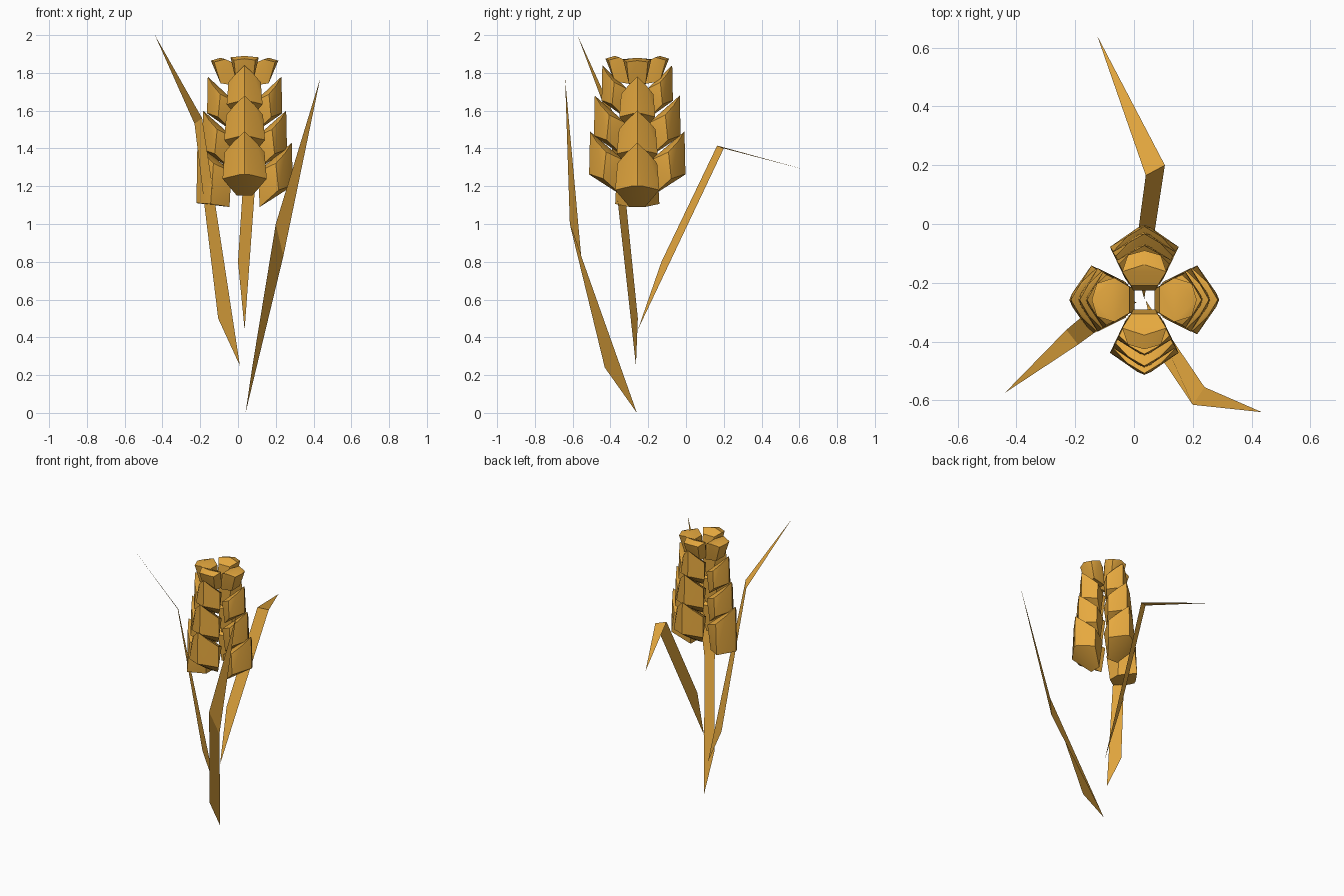
import bpy, bmesh
from math import cos, sin, pi

if "Cube" in bpy.data.objects:
    bpy.data.objects.remove(bpy.data.objects["Cube"])

gold = bpy.data.materials.new("ripe_gold")
gold.diffuse_color = (0.8, 0.4, 0.05, 1)
gold.use_nodes = True
gold.node_tree.nodes["Principled BSDF"].inputs["Base Color"].default_value = gold.diffuse_color
CX, CY = 0.035, -0.258          # axis of the ear


def finish(bm, name, smooth=None):
    me = bpy.data.meshes.new(name)
    bm.to_mesh(me)
    bm.free()
    me.materials.append(gold)
    ob = bpy.data.objects.new(name, me)
    bpy.context.collection.objects.link(ob)
    if smooth:
        bpy.ops.object.select_all(action='DESELECT')
        ob.select_set(True)
        bpy.context.view_layer.objects.active = ob
        bpy.ops.object.shade_smooth_by_angle(angle=smooth)
    return ob


def kernel(name, ang, base, tip, r, width, flat=False, cup=False):
    """Pointed grain: r is its outward reach, ang its compass direction."""
    h = tip - base
    low = 0.06 if flat else 0.33
    # points as (outward, sideways, up) fractions of reach, width, height
    pts = [(0.32, 0.35, 0), (0.98, 0.2, low), (0.72, 1, low * 0.8),
           (0.66, 0.9, 0.68), (0.86, 0.5, 0.84), (0.28, 0.55, 0.55),
           (1, 0, 1), (1.02, 0, low)]
    if cup:     # blunt, flaring grain at the head of the ear
        pts = [(0.2, 0.5, 0), (0.75, 0.6, 0.1), (0.95, 0.75, 0.85),
               (0.6, 1, 0.95), (0.3, 0.6, 0.8), (1.05, 0, 0.9), (0.75, 0, 1)]
    bm = bmesh.new()
    for o, s, u in pts:
        for side in ((1, -1) if s else (1,)):
            a, b = o * r, s * width * side
            bm.verts.new((CX + a * cos(ang) - b * sin(ang),
                          CY + a * sin(ang) + b * cos(ang), base + u * h))
    res = bmesh.ops.convex_hull(bm, input=bm.verts)
    bmesh.ops.delete(bm, geom=[v for v in bm.verts if not v.link_faces], context='VERTS')
    bmesh.ops.recalc_face_normals(bm, faces=bm.faces)
    finish(bm, name, 0.6)


# Four columns of grains: (base z, tip z, reach) for each tier
face_tiers = [(1.15, 1.49, 0.25), (1.36, 1.68, 0.225), (1.56, 1.84, 0.185), (1.74, 1.89, 0.16)]
side_tiers = [(1.09, 1.43, 0.25), (1.29, 1.6, 0.22), (1.49, 1.78, 0.195), (1.73, 1.88, 0.17)]
widths = [0.117, 0.108, 0.095, 0.075]
columns = {"front": (-pi / 2, face_tiers), "back": (pi / 2, face_tiers),
           "right": (0, side_tiers), "left": (pi, side_tiers)}
for col, (ang, tiers) in columns.items():
    for i, (b, t, r) in enumerate(tiers):
        kernel(f"{col}_grain_{i + 1}", ang, b, t, r, widths[i],
               flat=(col == "left" and i == 0), cup=(i == 3))

# Thin folded leaves: slanted foot edge, bend edge, pointed tip
leaves = {
    "right_leaf": [(0.04, -0.26, 0), (0.075, -0.43, 0.24), (0.20, -0.615, 1.0),
                   (0.24, -0.555, 0.83), (0.435, -0.64, 1.77)],
    "left_leaf": [(0.01, -0.265, 0.25), (-0.105, -0.255, 0.5), (-0.23, -0.36, 1.53),
                  (-0.19, -0.41, 1.56), (-0.44, -0.575, 2.0)],
    "back_leaf": [(0.035, -0.255, 0.44), (0, -0.13, 0.8), (0.04, 0.165, 1.415),
                  (0.105, 0.20, 1.40), (-0.125, 0.64, 1.285)],
}
for name, pts in leaves.items():
    bm = bmesh.new()
    v = [bm.verts.new(p) for p in pts]
    bm.faces.new(v[:4])
    bm.faces.new((v[3], v[2], v[4]))
    finish(bm, name)
